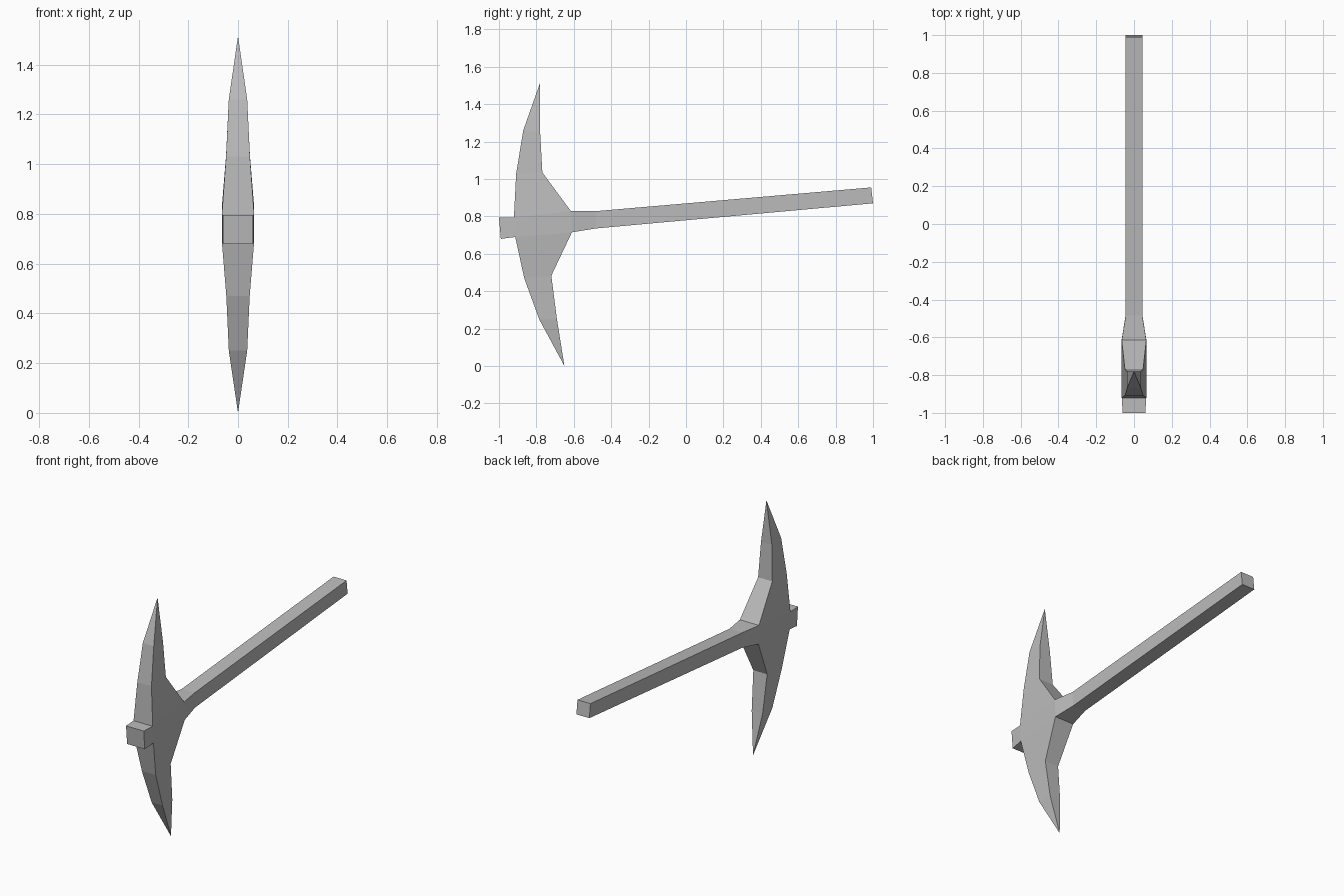
import bpy
import bmesh

if "Cube" in bpy.data.objects:
    bpy.data.objects.remove(bpy.data.objects["Cube"], do_unlink=True)

GREY = (0.5, 0.5, 0.5, 1.0)
grey = bpy.data.materials.new("plain_grey")
grey.use_nodes = True
grey.diffuse_color = GREY
grey.node_tree.nodes["Principled BSDF"].inputs["Base Color"].default_value = GREY


def loft(name, sections, cap_start=False, cap_end=False):
    """Join rectangular sections, each given as two (y, z) points and a half width."""
    bm = bmesh.new()
    rings = []
    for a, b, w in sections:
        corners = [(-w, *a), (w, *a), (w, *b), (-w, *b)]
        rings.append([bm.verts.new(c) for c in corners])
    for r, s in zip(rings, rings[1:]):
        for i in range(4):
            j = (i + 1) % 4
            bm.faces.new((r[i], r[j], s[j], s[i]))
    if cap_start:
        bm.faces.new(rings[0])
    if cap_end:
        bm.faces.new(rings[-1])
    # Collapse pointed ends and orient the faces outwards
    bmesh.ops.remove_doubles(bm, verts=bm.verts, dist=0.0005)
    bmesh.ops.recalc_face_normals(bm, faces=bm.faces)
    mesh = bpy.data.meshes.new(name)
    bm.to_mesh(mesh)
    bm.free()
    mesh.materials.append(grey)
    obj = bpy.data.objects.new(name, mesh)
    bpy.context.collection.objects.link(obj)
    return obj


# Corners of the central block, where the three parts meet
front_top, front_low = (-0.92, 0.795), (-0.913, 0.69)
back_top, back_low = (-0.615, 0.828), (-0.61, 0.715)
BLOCK = 0.065

# Curved double-pointed head, from lower tip to upper tip
lower_tip, upper_tip = (-0.65, 0.0), (-0.78, 1.515)
loft("pick_head", [
    (lower_tip, lower_tip, 0.0),
    ((-0.785, 0.25), (-0.69, 0.25), 0.037),
    ((-0.865, 0.47), (-0.72, 0.483), 0.047),
    (front_low, back_low, BLOCK),
    (front_top, back_top, BLOCK),
    ((-0.908, 1.03), (-0.768, 1.035), 0.048),
    ((-0.87, 1.26), (-0.78, 1.25), 0.037),
    (upper_tip, upper_tip, 0.0),
])

# Short stub of the handle in front of the head
loft("handle_stub", [
    ((-1.0, 0.795), (-0.99, 0.68), 0.06),
    (front_top, front_low, BLOCK),
], cap_start=True)

# Handle with a flared collar, rising towards the back
loft("handle", [
    (back_top, back_low, BLOCK),
    ((-0.485, 0.828), (-0.48, 0.736), 0.044),
    ((0.99, 0.955), (1.0, 0.87), 0.044),
], cap_end=True)
